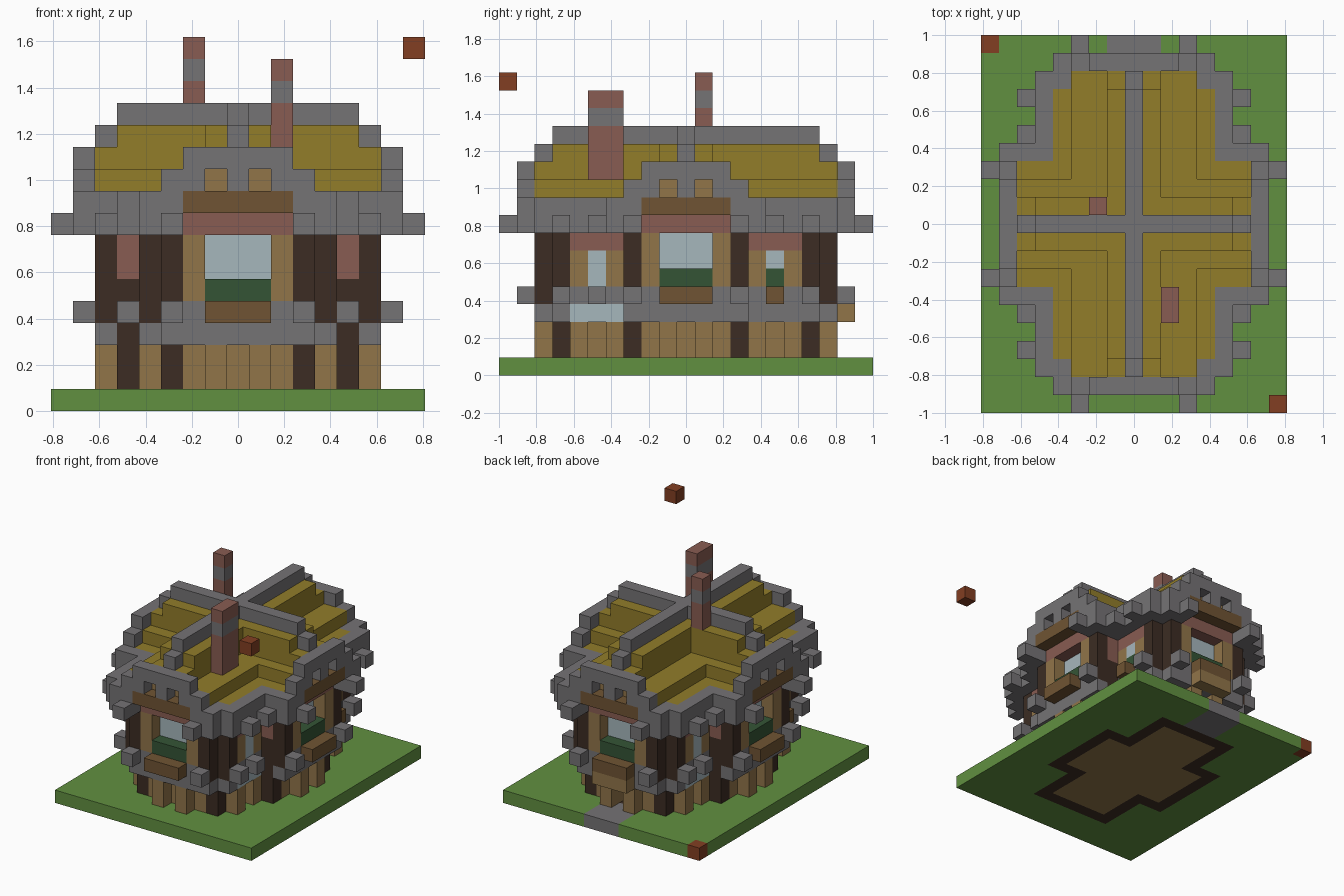
import bpy, bmesh
from mathutils import Vector

U = 2 / 21          # block size
BOTH = (-1, 1)

if "Cube" in bpy.data.objects:
    bpy.data.objects.remove(bpy.data.objects["Cube"], do_unlink=True)

PALETTE = {
    "grass": "619040", "stone": "757375", "thatch": "927d2a", "light_wood": "917549",
    "wood": "705433", "dark_wood": "3c2c23", "clay": "895c52", "glass": "a6b7bc",
    "leaves": "345435", "brick": "823e22",
}


def linear(text):
    vals = [int(text[n:n + 2], 16) / 255 for n in (0, 2, 4)]
    return tuple(v / 12.92 if v < 0.04 else ((v + 0.055) / 1.055) ** 2.4 for v in vals) + (1,)


mats = {}
for name, code in PALETTE.items():
    m = bpy.data.materials.new(name)
    m.use_nodes = True
    m.diffuse_color = linear(code)
    m.node_tree.nodes["Principled BSDF"].inputs["Base Color"].default_value = linear(code)
    mats[name] = m

blocks = {}         # grid cell -> (part, material)


def span(r):
    return range(r, r + 1) if isinstance(r, int) else range(r[0], r[1] + 1)


def fill(part, mat, x, y, z, sx=BOTH, sy=BOTH, swap=False):
    """Fill a box of blocks, mirrored by the given signs; swap exchanges x and y."""
    for a in span(x):
        for b in span(y):
            for k in span(z):
                for s in sx:
                    for t in sy:
                        cell = (t * b, s * a, k) if swap else (s * a, t * b, k)
                        blocks[cell] = (part, mat)


# Ground, floor and path
fill("ground", "grass", (0, 8), (0, 10), 0)
for inset, mat in ((0, "dark_wood"), (1, "light_wood")):
    fill("floor", mat, (0, 3 - inset), (0, 7 - inset), 0)
    fill("floor", mat, (0, 5 - inset), (0, 3 - inset), 0)
fill("path", "stone", (0, 1), (8, 10), 0, sy=(1,))
fill("corner_block", "brick", 8, 10, 0, sx=(-1,), sy=(1,))
fill("floating_block", "brick", 8, 10, 16, sx=(1,), sy=(-1,))

# Side walls of the long wing
fill("ground_wall", "light_wood", 3, (4, 6), (1, 2))
for j in (4, 6):
    fill("ground_post", "light_wood", 4, j, (1, 2))
fill("beam", "stone", 4, (4, 7), 3)
fill("beam", "stone", 4, (4, 6), 4)
fill("side_window_frame", "light_wood", 4, (4, 6), (5, 6))
fill("side_window", "glass", 4, 5, (5, 6))
fill("side_lintel", "clay", 4, (4, 6), 7)
fill("upper_post", "dark_wood", 4, 7, (4, 7))
fill("upper_post", "dark_wood", 3, 7, (3, 7))

# Two opposite corners have low glass, the other two have planters
for s in BOTH:
    fill("low_window", "glass", 4, (4, 6), 3, sx=(s,), sy=(-s,))
    fill("side_planter", "wood", 5, 5, 4, sx=(s,), sy=(s,))
    fill("side_plants", "leaves", 4, 5, 5, sx=(s,), sy=(s,))
    fill("beam_bracket", "stone", 5, 5, 4, sx=(s,), sy=(-s,))
fill("beam_bracket", "stone", 5, 7, 4)

# Side walls of the short wing
fill("cross_wall", "dark_wood", 4, 3, (1, 7))
fill("cross_wall", "dark_wood", 5, 3, (1, 5))
fill("cross_wall_panel", "clay", 5, 3, (6, 7))

# Thatched roof over both wings
fill("ceiling", "dark_wood", (0, 4), (0, 7), 8)
fill("ceiling", "dark_wood", (0, 3), (0, 8), 8)
fill("ceiling", "dark_wood", (0, 6), (0, 3), 8)
fill("roof", "thatch", (0, 4), (0, 7), 9)
fill("roof", "thatch", (0, 3), (0, 8), (9, 10))
fill("roof", "thatch", (0, 6), (0, 3), 9)
fill("roof", "thatch", (0, 6), (0, 2), 10)
fill("roof", "thatch", (0, 1), (0, 8), 11)
fill("roof", "thatch", (0, 6), (0, 1), 11)
fill("roof", "thatch", (0, 1), (0, 7), 12)
fill("roof", "thatch", (0, 5), (0, 1), 12)

# Stone eaves with brackets
fill("eave", "stone", 5, (4, 8), (8, 9))
fill("eave", "stone", 4, 8, (8, 9))
fill("eave", "stone", (5, 7), 4, (8, 9))
for j in (5, 7):
    fill("eave_bracket", "stone", 6, j, 8)


def gable_end(d, swap):
    """One kind of gable end: d is its wall distance from the centre."""
    def put(part, mat, a, b, z):
        fill(part, mat, a, b, z, swap=swap)
    # Ground storey
    put("ground_wall", "light_wood", (0, 2), d - 1, (1, 2))
    put("corner_post", "dark_wood", 3, d - 1, (1, 2))
    put("ground_post", "light_wood", 1, d, (1, 2))
    put("beam", "stone", (0, 3), d, 3)
    put("beam", "stone", (0, 2), d, 4)
    put("beam_bracket", "stone", 3, d + 1, 4)
    # Upper storey
    put("upper_post", "dark_wood", 3, d, (4, 7))
    put("window_frame", "light_wood", 2, d, (5, 7))
    put("window", "glass", (0, 1), d - 1, (5, 7))
    put("plants", "leaves", (0, 1), d, 5)
    put("planter", "wood", (0, 1), d + 1, 4)
    put("lintel", "clay", (0, 2), d, 8)
    # Gable
    put("gable", "stone", (3, 4), d + 1, (8, 9))
    put("gable", "stone", 0, d + 1, 10)
    put("gable", "stone", (2, 3), d + 1, 10)
    put("gable", "stone", (0, 2), d + 1, 11)
    put("gable_board", "wood", (0, 2), d + 1, 9)
    put("attic_window", "light_wood", 1, d, 10)
    put("eave_bracket", "stone", 3, d + 2, 8)
    # Ridge
    put("ridge", "stone", 0, d, 12)
    put("ridge", "stone", 0, (0, d - 1), 13)


gable_end(8, False)
gable_end(6, True)

# Doorway at the back
for k in (1, 2):
    blocks.pop((0, 7, k))
fill("porch_lintel", "light_wood", (0, 1), 9, 3, sy=(1,))

# Chimneys
fill("front_chimney", "clay", 2, (4, 5), (11, 15), sx=(1,), sy=(-1,))
fill("front_chimney", "stone", 2, (4, 5), 14, sx=(1,), sy=(-1,))
fill("rear_chimney", "clay", 2, 1, (13, 16), sx=(-1,), sy=(1,))
fill("rear_chimney", "stone", 2, 1, 15, sx=(-1,), sy=(1,))


def build(part):
    """Make one object from the open faces of a part's blocks."""
    bm = bmesh.new()
    used = []
    for cell, (owner, mat) in blocks.items():
        if owner != part:
            continue
        if mat not in used:
            used.append(mat)
        c = Vector(cell)
        for axis in range(3):
            for s in BOTH:
                n = Vector((0, 0, 0))
                n[axis] = s
                if tuple(int(v) for v in c + n) in blocks:
                    continue
                p = Vector((0, 0, 0))
                p[(axis + 1) % 3] = 0.5
                q = n.cross(p)
                mid = c + n / 2 + Vector((0, 0, 0.5))
                corners = (mid - p - q, mid + p - q, mid + p + q, mid - p + q)
                face = bm.faces.new([bm.verts.new(v * U) for v in corners])
                face.material_index = used.index(mat)
    bmesh.ops.remove_doubles(bm, verts=bm.verts, dist=U / 100)
    bmesh.ops.dissolve_limit(bm, angle_limit=0.01, verts=bm.verts, edges=bm.edges,
                             delimit={'MATERIAL'})
    mesh = bpy.data.meshes.new(part)
    bm.to_mesh(mesh)
    bm.free()
    for mat in used:
        mesh.materials.append(mats[mat])
    bpy.context.collection.objects.link(bpy.data.objects.new(part, mesh))


for part in sorted({owner for owner, _ in blocks.values()}):
    build(part)
